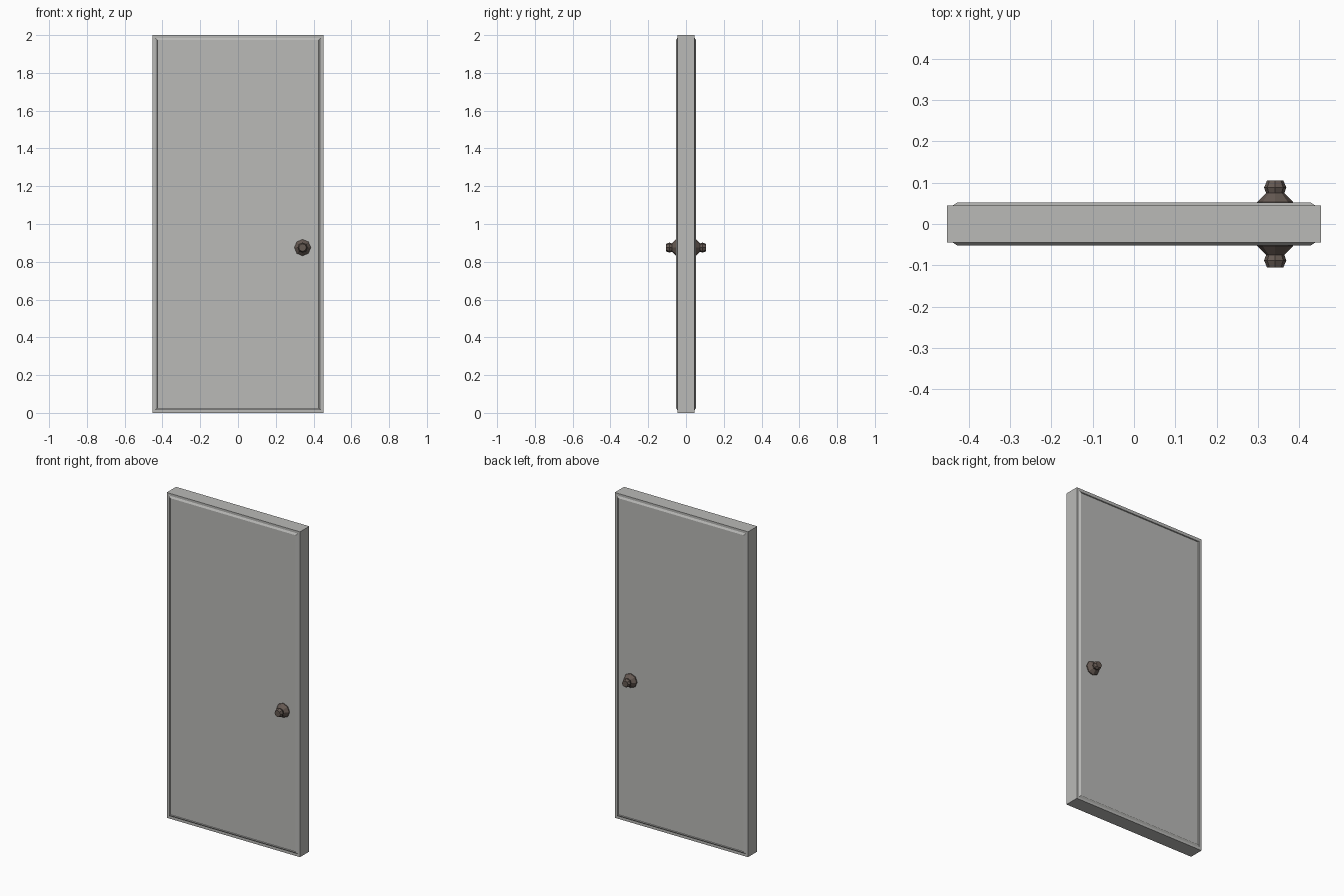
import bpy, bmesh
from math import sin, cos, pi

if "Cube" in bpy.data.objects:
    bpy.data.objects.remove(bpy.data.objects["Cube"])

PAINT = (0.49, 0.49, 0.475, 1)
METAL = (0.13, 0.10, 0.085, 1)


def make_object(name, rings, color):
    """Skin a stack of equal-sized vertex rings and cap both ends."""
    bm = bmesh.new()
    loops = [[bm.verts.new(p) for p in ring] for ring in rings]
    n = len(loops[0])
    for a, b in zip(loops, loops[1:]):
        for i in range(n):
            j = (i + 1) % n
            bm.faces.new((a[i], a[j], b[j], b[i]))
    bm.faces.new(loops[0])
    bm.faces.new(loops[-1])
    bmesh.ops.recalc_face_normals(bm, faces=bm.faces)
    mesh = bpy.data.meshes.new(name)
    bm.to_mesh(mesh)
    bm.free()
    obj = bpy.data.objects.new(name, mesh)
    bpy.context.collection.objects.link(obj)
    mat = bpy.data.materials.new(name + "_paint")
    mat.diffuse_color = color
    mat.use_nodes = True
    mat.node_tree.nodes["Principled BSDF"].inputs["Base Color"].default_value = mat.diffuse_color
    mesh.materials.append(mat)
    return obj


def rect(inset, y):
    x, lo, hi = 0.453 - inset, inset, 2 - inset
    return [(-x, y, lo), (x, y, lo), (x, y, hi), (-x, y, hi)]


def octagon(r, y, cx=0.342, cz=0.875, n=8):
    return [(cx + r * cos(2 * pi * i / n), y, cz + r * sin(2 * pi * i / n))
            for i in range(n)]


# Door slab
make_object("door_slab", [rect(0, -0.045), rect(0, 0.045)], PAINT)

# Moulded panel (sloped rim, slightly sunk field) and faceted knob on each face
KNOB = [(0.0435, 0.046), (0.0435, 0.053), (0.022, 0.075), (0.027, 0.088), (0.020, 0.105)]
PANEL = [(0.013, 0.044), (0.025, 0.052), (0.027, 0.047)]
for side, s in (("front", -1), ("back", 1)):
    make_object(side + "_panel", [rect(i, s * y) for i, y in PANEL], PAINT)
    make_object(side + "_knob", [octagon(r, s * y) for r, y in KNOB], METAL)
